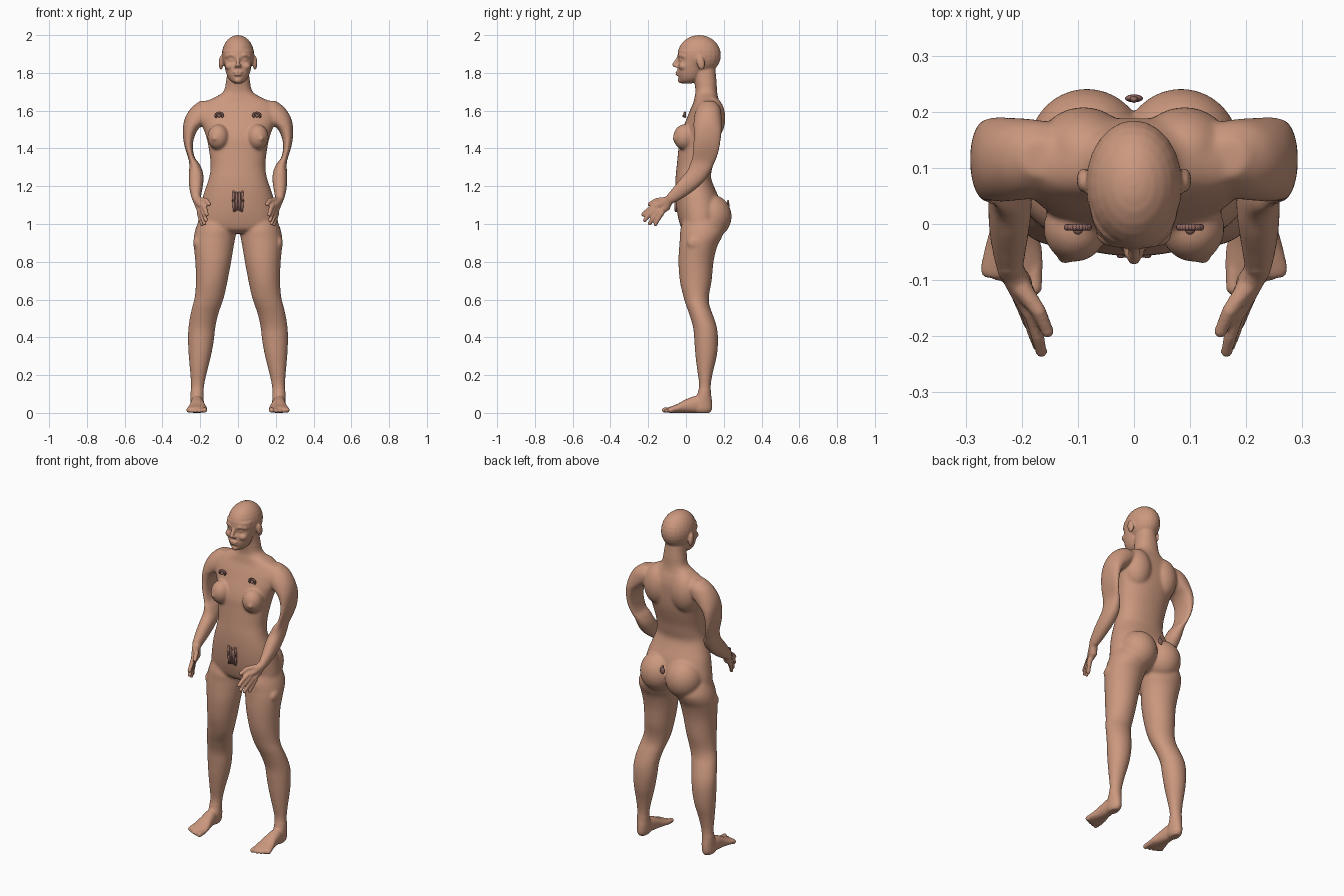
import bpy, bmesh, math
from mathutils import Vector, Matrix

def material(name, rgb):
    m = bpy.data.materials.new(name)
    m.diffuse_color = (*rgb, 1)
    return m

skin = material("skin", (0.60, 0.315, 0.21))
dark = material("dark skin", (0.30, 0.15, 0.13))

def skin_rings(bm, rings):
    vs = [[bm.verts.new(p) for p in r] for r in rings]
    n = len(vs[0])
    for a, b in zip(vs, vs[1:]):
        for i in range(n):
            bm.faces.new((a[i], a[(i + 1) % n], b[(i + 1) % n], b[i]))
    bm.faces.new(vs[0][::-1])
    bm.faces.new(vs[-1])

def loft(bm, rows, s=1, axis="z", e=2.2, n=40, sub=4):
    """Rows (t, x0, x1, b0, b1): rounded sections stacked along z or y, splined."""
    rows = [Vector(r) for r in rows]
    fine = []
    for i in range(len(rows) - 1):
        p0, p1, p2, p3 = rows[max(i - 1, 0)], rows[i], rows[i + 1], rows[min(i + 2, len(rows) - 1)]
        for k in range(sub):
            t = k / sub
            fine.append(p1 + (p2 - p0) * (t / 2) + (2 * p0 - 5 * p1 + 4 * p2 - p3) * (t * t / 2)
                        + (3 * p1 - p0 - 3 * p2 + p3) * (t ** 3 / 2))
    fine.append(rows[-1])
    rings = []
    for t, x0, x1, b0, b1 in fine:
        ring = []
        for i in range(n):
            a = 2 * math.pi * i / n
            c, d = math.cos(a), math.sin(a)
            x = s * ((x0 + x1) / 2 + (x1 - x0) / 2 * math.copysign(abs(c) ** (2 / e), c))
            b = (b0 + b1) / 2 + (b1 - b0) / 2 * math.copysign(abs(d) ** (2 / e), d)
            ring.append((x, b, t) if axis == "z" else (x, t, b))
        rings.append(ring)
    skin_rings(bm, rings)

def blob(bm, c, r, s=1, rot=0):
    m = Matrix.Translation((c[0] * s, c[1], c[2])) @ Matrix.Rotation(rot, 4, "X") @ Matrix.Diagonal((*r, 1))
    bmesh.ops.create_uvsphere(bm, u_segments=24, v_segments=14, radius=1, matrix=m)

def tube(bm, pts, s=1, n=14):
    """Round tapered tube through (x, y, z, r) points with ball joints."""
    for a, b in zip(pts, pts[1:]):
        pa, pb = Vector((a[0] * s, a[1], a[2])), Vector((b[0] * s, b[1], b[2]))
        q = (pb - pa).to_track_quat("Z", "Y")
        circle = [Vector((math.cos(2 * math.pi * i / n), math.sin(2 * math.pi * i / n), 0)) for i in range(n)]
        skin_rings(bm, [[p + q @ (v * r) for v in circle] for p, r in ((pa, a[3]), (pb, b[3]))])
    for p in pts:
        blob(bm, p[:3], (p[3],) * 3, s)

def finish(bm, name, mat):
    bmesh.ops.recalc_face_normals(bm, faces=bm.faces)
    me = bpy.data.meshes.new(name)
    bm.to_mesh(me)
    bm.free()
    me.materials.append(mat)
    me.polygons.foreach_set("use_smooth", [True] * len(me.polygons))
    ob = bpy.data.objects.new(name, me)
    bpy.context.collection.objects.link(ob)
    return ob

bm = bmesh.new()

# torso and neck: z, half width, front y, back y
torso = [(1.82, .055, .035, .155), (1.75, .064, .045, .162), (1.70, .078, .05, .165), (1.67, .125, .045, .17),
         (1.64, .185, .038, .18), (1.60, .212, .02, .188), (1.55, .205, 0, .188), (1.50, .182, -.02, .185),
         (1.45, .165, -.035, .178), (1.40, .155, -.04, .165), (1.35, .148, -.045, .15), (1.30, .145, -.05, .14),
         (1.25, .152, -.055, .132), (1.20, .168, -.057, .148), (1.15, .185, -.056, .17), (1.10, .197, -.052, .185),
         (1.05, .207, -.045, .19), (1.00, .21, -.033, .18), (.97, .18, -.02, .16), (.95, .1, .01, .12)]
loft(bm, [(z, -w, w, f, b) for z, w, f, b in torso])

# head: skull, face, nose, lips, chin
blob(bm, (0, .07, 1.894), (.086, .115, .106))
face = [(1.92, .078, -.04, .12), (1.89, .079, -.043, .12), (1.868, .077, -.036, .11), (1.84, .072, -.043, .1),
        (1.80, .063, -.044, .09), (1.77, .05, -.038, .075), (1.752, .033, -.03, .05), (1.744, .015, -.02, .03)]
loft(bm, [(z, -w, w, f, b) for z, w, f, b in face])
tube(bm, [(0, -.037, 1.885, .009), (0, -.061, 1.843, .012)])
blob(bm, (0, -.043, 1.803), (.026, .013, .006))
blob(bm, (0, -.042, 1.79), (.022, .013, .006))
blob(bm, (0, -.026, 1.762), (.022, .018, .017))

arm = [(1.652, .13, .2, .085, .15), (1.62, .10, .243, .06, .18), (1.58, .12, .272, .045, .188), (1.54, .165, .287, .04, .19),
       (1.50, .212, .292, .04, .19), (1.45, .234, .29, .04, .185), (1.40, .239, .28, .036, .178), (1.35, .228, .264, .03, .165),
       (1.32, .205, .258, .02, .15), (1.28, .187, .259, .005, .132), (1.24, .182, .26, -.03, .108), (1.20, .186, .259, -.062, .07),
       (1.17, .191, .254, -.087, .033), (1.14, .196, .247, -.106, -.012), (1.115, .202, .237, -.108, -.055)]
leg = [(1.02, .03, .208, -.015, .18), (.97, .012, .226, -.03, .2), (.93, .014, .234, -.032, .19), (.88, .023, .234, -.036, .165),
       (.80, .036, .226, -.04, .146), (.70, .055, .223, -.033, .136), (.62, .072, .228, -.015, .122), (.57, .088, .24, 0, .124),
       (.52, .105, .252, .018, .142), (.45, .12, .263, .038, .164), (.38, .128, .265, .044, .17), (.30, .143, .261, .05, .163),
       (.22, .163, .254, .06, .144), (.15, .178, .249, .069, .132), (.10, .182, .251, .06, .133), (.06, .181, .251, .04, .138),
       (.02, .184, .25, .03, .138), (0, .195, .24, .05, .125)]
foot = [(.10, .19, .24, 0, .06), (.06, .185, .25, 0, .09), (0, .175, .255, 0, .072), (-.04, .165, .265, 0, .05),
        (-.08, .162, .274, 0, .034), (-.095, .168, .268, .002, .028)]
toes = [(.178, -.113, .0145), (.203, -.108, .0115), (.224, -.1, .011), (.244, -.09, .011), (.261, -.079, .011)]
fingers = [((.183, -.158, 1.10), (.172, -.2, 1.075), (.165, -.228, 1.05)),
           ((.19, -.152, 1.083), (.178, -.195, 1.05), (.17, -.218, 1.02)),
           ((.198, -.142, 1.068), (.187, -.175, 1.03), (.177, -.192, 1.002)),
           ((.205, -.128, 1.058), (.197, -.15, 1.022), (.19, -.162, .998))]

for s in (1, -1):
    # limbs
    loft(bm, arm, s)
    loft(bm, leg, s, e=2)
    loft(bm, foot, s, axis="y")
    for x, y, r in toes:
        tube(bm, [(x, -.075, .017, r), (x, y, r, r)], s)
    # hand with fingers and thumb
    tube(bm, [(.217, -.085, 1.13, .023), (.203, -.105, 1.09, .022), (.2, -.128, 1.07, .017)], s)
    tube(bm, [(.215, -.09, 1.13, .023), (.197, -.125, 1.105, .022), (.188, -.15, 1.095, .017)], s)
    for f in fingers:
        tube(bm, [(*p, r) for p, r in zip(f, (.014, .012, .0105))], s)
    tube(bm, [(.2, -.115, 1.125, .018), (.17, -.155, 1.125, .0135), (.154, -.192, 1.105, .0115)], s)
    # chest, shoulder blades, buttocks, outer thigh swelling
    blob(bm, (.105, -.008, 1.46), (.057, .06, .068), s)
    blob(bm, (.125, -.061, 1.452), (.012, .013, .012), s)
    blob(bm, (.09, .13, 1.56), (.085, .079, .12), s)
    blob(bm, (.084, .135, 1.04), (.105, .107, .115), s)
    blob(bm, (.22, .05, .9), (.018, .045, .035), s)
    # brows, eyes, cheeks, nostrils, ears
    tube(bm, [(.012, -.036, 1.888, .009), (.035, -.033, 1.895, .009), (.06, -.012, 1.888, .009)], s)
    blob(bm, (.034, -.021, 1.869), (.016, .014, .01), s)
    blob(bm, (.042, -.014, 1.835), (.026, .026, .022), s)
    blob(bm, (.011, -.05, 1.836), (.009, .012, .008), s)
    blob(bm, (.09, .078, 1.853), (.012, .021, .038), s, rot=.2)

# fuse everything into one continuous skin
raw = finish(bm, "body_rough", skin)
mod = raw.modifiers.new("fuse", "REMESH")
mod.mode = "VOXEL"
mod.voxel_size = 0.005
fused = bpy.data.meshes.new_from_object(raw.evaluated_get(bpy.context.evaluated_depsgraph_get()))
bpy.data.objects.remove(raw)
bm = bmesh.new()
bm.from_mesh(fused)
def fine_part(p):
    return p.z < .12 or p.z > 1.74 or (p.y < -.085 and .9 < p.z < 1.2)
broad = [v for v in bm.verts if not fine_part(v.co)]
for i in range(14):
    bmesh.ops.smooth_vert(bm, verts=broad if i > 1 else bm.verts, factor=0.5,
                          use_axis_x=True, use_axis_y=True, use_axis_z=True)
finish(bm, "body", skin)

# small arched chest pieces
for s, side in ((1, "left"), (-1, "right")):
    bm = bmesh.new()
    arch = [(.1 + .019 * math.cos(a), -.006, 1.575 + .014 * math.sin(a), .006)
            for a in (math.pi * (k / 6 - .17) for k in range(9))]
    tube(bm, arch, s, 8)
    blob(bm, (.1, -.01, 1.573), (.009, .009, .009), s)
    finish(bm, side + "_chest_piece", dark)

# upright strips on the lower belly
bm = bmesh.new()
for s in (1, -1):
    tube(bm, [(.023, -.054, 1.17, .007), (.025, -.055, 1.12, .006), (.02, -.053, 1.07, .007)], s, 8)
    tube(bm, [(.009, -.056, 1.165, .006), (.008, -.056, 1.075, .006)], s, 8)
tube(bm, [(-.02, -.054, 1.12, .006), (.02, -.054, 1.12, .006)], 1, 8)
finish(bm, "belly_strips", dark)

# little nub at the base of the spine
bm = bmesh.new()
blob(bm, (0, .224, 1.095), (.016, .007, .02))
blob(bm, (0, .222, 1.115), (.007, .006, .012))
finish(bm, "back_nub", dark)
